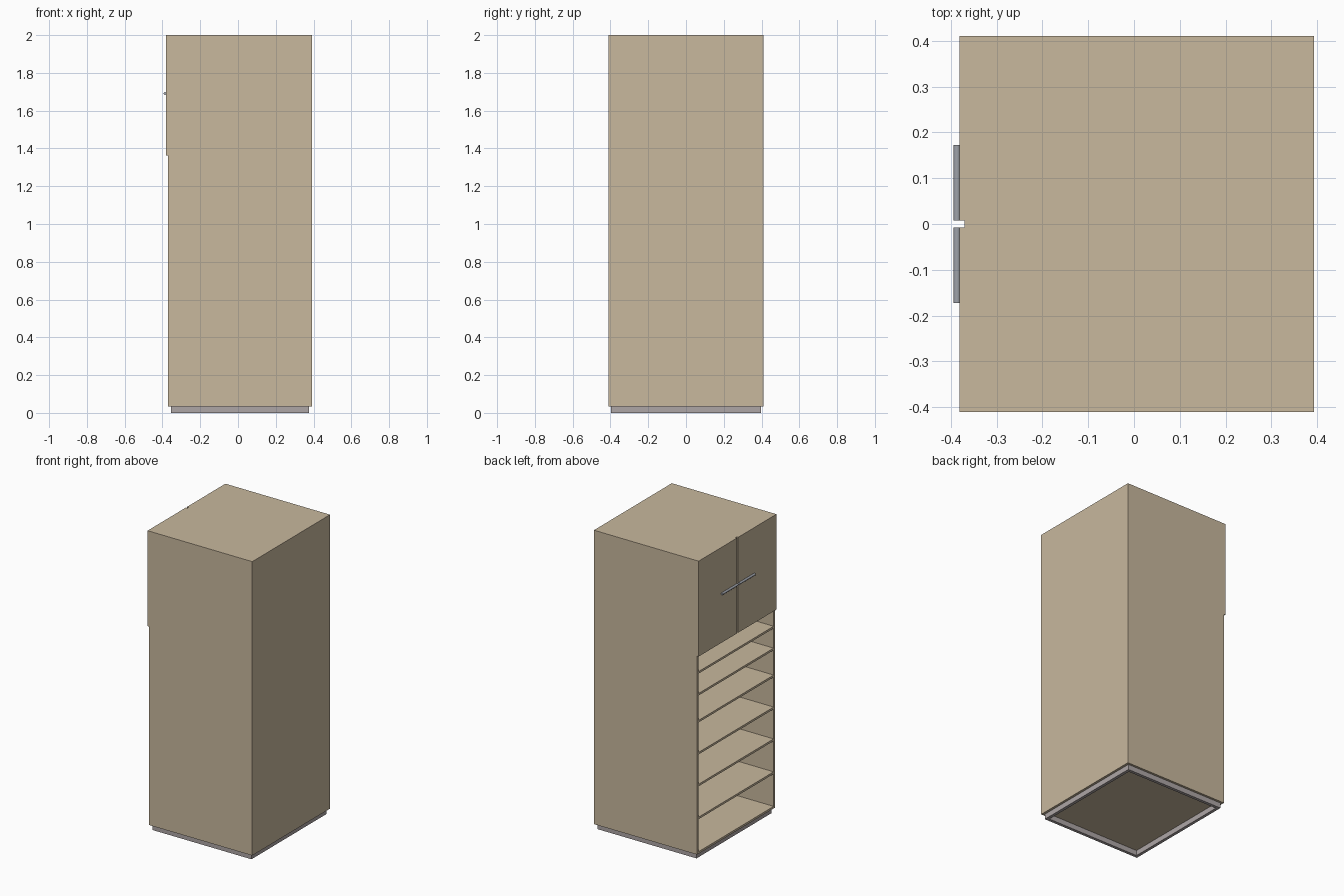
import bpy, math

if "Cube" in bpy.data.objects:
    bpy.data.objects.remove(bpy.data.objects["Cube"])


def material(name, rgb):
    m = bpy.data.materials.new(name)
    m.diffuse_color = (*rgb, 1)
    m.use_nodes = True
    m.node_tree.nodes["Principled BSDF"].inputs["Base Color"].default_value = m.diffuse_color
    return m


wood = material("wood", (0.58, 0.48, 0.34))
plinth_mat = material("plinth_grey", (0.42, 0.38, 0.38))
metal = material("metal", (0.34, 0.36, 0.40))


def box(name, x, y, z, mat):
    """Box from (min, max) pairs on each axis."""
    bpy.ops.mesh.primitive_cube_add(size=1, location=[sum(r) / 2 for r in (x, y, z)])
    o = bpy.context.object
    o.name = name
    o.scale = [r[1] - r[0] for r in (x, y, z)]
    bpy.ops.object.transform_apply(location=False, rotation=False, scale=True)
    o.data.materials.append(mat)
    return o


T = 0.014                       # board thickness
X0, X1 = -0.37, 0.393           # carcass depth, opening on -x
W, Z0, Z1 = 0.411, 0.035, 2.0   # half width, bottom, top
IN = W - T

# Carcass: sides, back, top and bottom
for s, side in ((-1, "front"), (1, "rear")):
    box(side + "_side_panel", (X0, X1), sorted((s * IN, s * W)), (Z0, Z1), wood)
box("back_panel", (X1 - T, X1), (-IN, IN), (Z0, Z1), wood)
box("top_panel", (X0, X1 - T), (-IN, IN), (Z1 - T, Z1), wood)
box("bottom_panel", (X0, X1 - T), (-IN, IN), (Z0, Z0 + T), wood)

# Shelves, the uppermost one closing the cupboard floor
for i, top in enumerate((0.28, 0.50, 0.713, 0.927, 1.107, 1.253, 1.374)):
    box(f"shelf_{i + 1}", (X0, X1 - T), (-IN, IN), (top - T, top), wood)

# Pair of doors with bar handles
for s, side in ((-1, "front"), (1, "rear")):
    box(side + "_door", (-0.381, X0), sorted((s * 0.0075, s * W)), (1.362, Z1), wood)
    bpy.ops.mesh.primitive_cylinder_add(vertices=16, radius=0.0075, depth=0.1655,
                                        location=(-0.3865, s * 0.09025, 1.691),
                                        rotation=(math.pi / 2, 0, 0))
    h = bpy.context.object
    h.name = side + "_door_handle"
    h.data.materials.append(metal)
    bpy.ops.object.shade_smooth_by_angle()

# Hollow plinth frame
PX0, PX1, PY, PT = -0.355, 0.377, 0.396, 0.02
for s, side in ((-1, "front"), (1, "rear")):
    box(side + "_plinth_rail", (PX0, PX1), sorted((s * PY, s * (PY - PT))), (0, Z0), plinth_mat)
box("left_plinth_rail", (PX0, PX0 + PT), (-PY + PT, PY - PT), (0, Z0), plinth_mat)
box("right_plinth_rail", (PX1 - PT, PX1), (-PY + PT, PY - PT), (0, Z0), plinth_mat)
